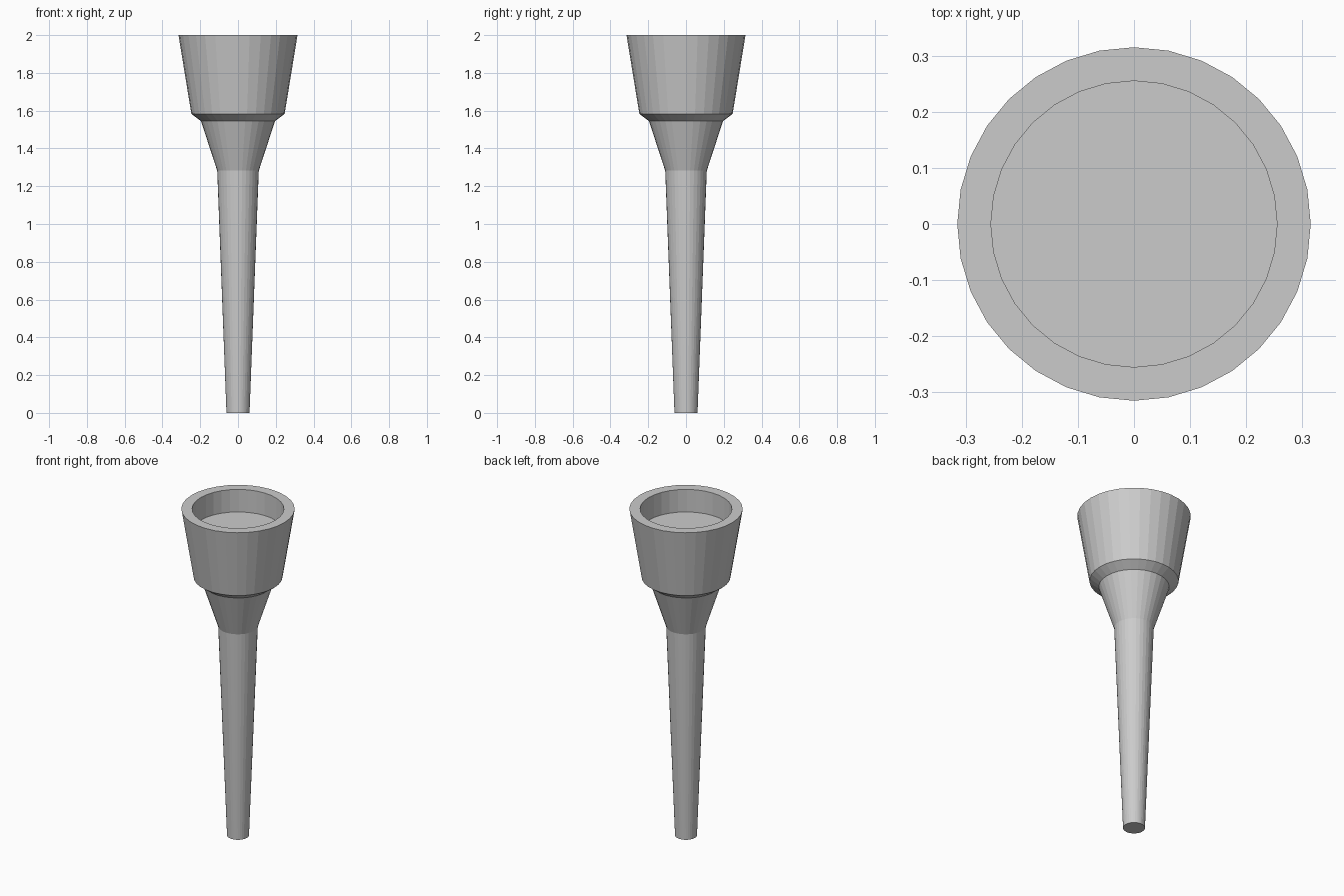
import bpy, bmesh
from math import cos, sin, tau

if "Cube" in bpy.data.objects:
    bpy.data.objects.remove(bpy.data.objects["Cube"])

SIDES = 32


def lathe(name, profile):
    """Spin (radius, z) rings about z, capping the first and last ring."""
    bm = bmesh.new()
    rings = [[bm.verts.new((r * cos(tau * i / SIDES), r * sin(tau * i / SIDES), z))
              for i in range(SIDES)] for r, z in profile]
    for a, b in zip(rings, rings[1:]):
        for i in range(SIDES):
            j = (i + 1) % SIDES
            bm.faces.new((a[i], a[j], b[j], b[i]))
    bm.faces.new(rings[0][::-1])
    bm.faces.new(rings[-1])
    mesh = bpy.data.meshes.new(name)
    bm.to_mesh(mesh)
    bm.free()
    obj = bpy.data.objects.new(name, mesh)
    bpy.context.collection.objects.link(obj)
    return obj


# One continuous flat-faced body: handle, flared neck, bevelled cup, recessed top
lathe("torch", [
    (0.061, 0.0),      # handle foot
    (0.11, 1.282),     # handle top
    (0.196, 1.545),    # flared neck
    (0.247, 1.583),    # cup underside bevel
    (0.315, 2.0),      # outer rim
    (0.255, 2.0),      # inner rim
    (0.255, 1.862),    # recess floor
])
